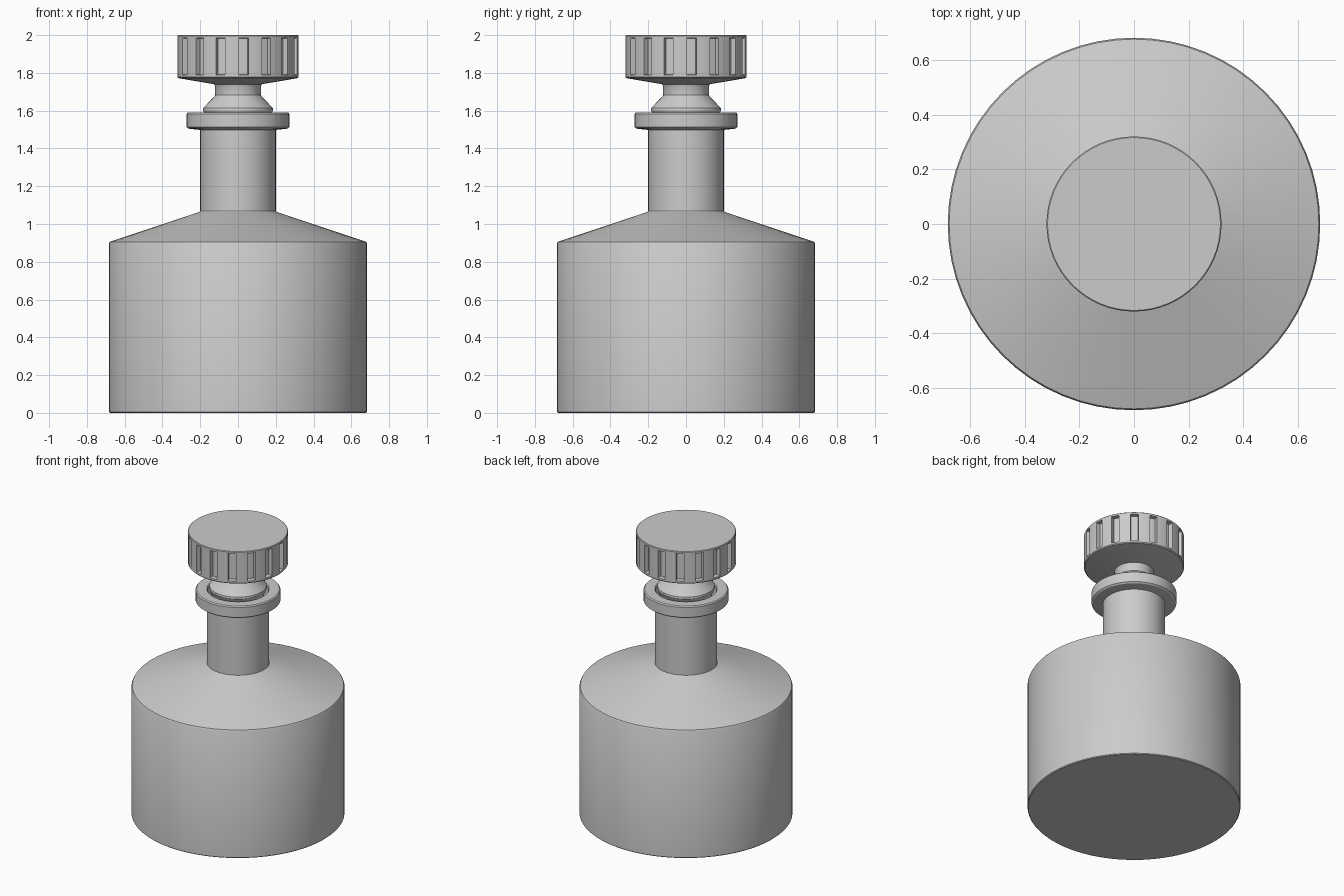
import bpy, bmesh, math

if "Cube" in bpy.data.objects:
    bpy.data.objects.remove(bpy.data.objects["Cube"])

SEG = 64


def lathe(name, profile, slot_row=None):
    """Revolve (radius, z) points around z; radius 0 ends are closed by a cap."""
    bm = bmesh.new()
    rings = []
    for r, z in profile:
        rings.append([bm.verts.new((r * math.cos(2 * math.pi * i / SEG),
                                    r * math.sin(2 * math.pi * i / SEG), z))
                      for i in range(SEG)])
    rows = []
    for a, b in zip(rings, rings[1:]):
        rows.append([bm.faces.new((a[i], a[(i + 1) % SEG], b[(i + 1) % SEG], b[i]))
                     for i in range(SEG)])
    bm.faces.new(rings[0][::-1])
    bm.faces.new(rings[-1])
    bm.normal_update()
    # grip slots: every other pair of wall faces is inset and pushed inward
    if slot_row is not None:
        slots = [f for i, f in enumerate(rows[slot_row]) if i % 4 < 2]
        bmesh.ops.inset_region(bm, faces=slots, thickness=0.006, use_even_offset=True)
        bmesh.ops.inset_region(bm, faces=slots, thickness=0.002, depth=-0.03,
                               use_even_offset=True)
    mesh = bpy.data.meshes.new(name)
    bm.to_mesh(mesh)
    bm.free()
    obj = bpy.data.objects.new(name, mesh)
    bpy.context.collection.objects.link(obj)
    bpy.ops.object.select_all(action='DESELECT')
    obj.select_set(True)
    bpy.context.view_layer.objects.active = obj
    bpy.ops.object.shade_smooth_by_angle(angle=math.radians(30))
    return obj


# bottle: body, sloped shoulder, neck, rim and mouth
lathe("bottle", [
    (0.678, 0.0), (0.683, 0.005), (0.683, 0.897), (0.678, 0.906),
    (0.205, 1.064), (0.2, 1.07), (0.2, 1.498),
    (0.262, 1.505), (0.272, 1.513), (0.272, 1.583), (0.265, 1.59),
    (0.2, 1.59), (0.195, 1.585), (0.18, 1.42)])

# stopper plug with conical collar and stem
lathe("stopper_plug", [
    (0.15, 1.43), (0.168, 1.56), (0.18, 1.59), (0.186, 1.602), (0.184, 1.615),
    (0.128, 1.672), (0.121, 1.682), (0.121, 1.728), (0.128, 1.745)])

# stopper knob with sixteen grip slots
lathe("stopper_knob", [
    (0.115, 1.738), (0.315, 1.772), (0.321, 1.778), (0.321, 1.784),
    (0.321, 1.99), (0.321, 1.996), (0.317, 2.0)], slot_row=3)
